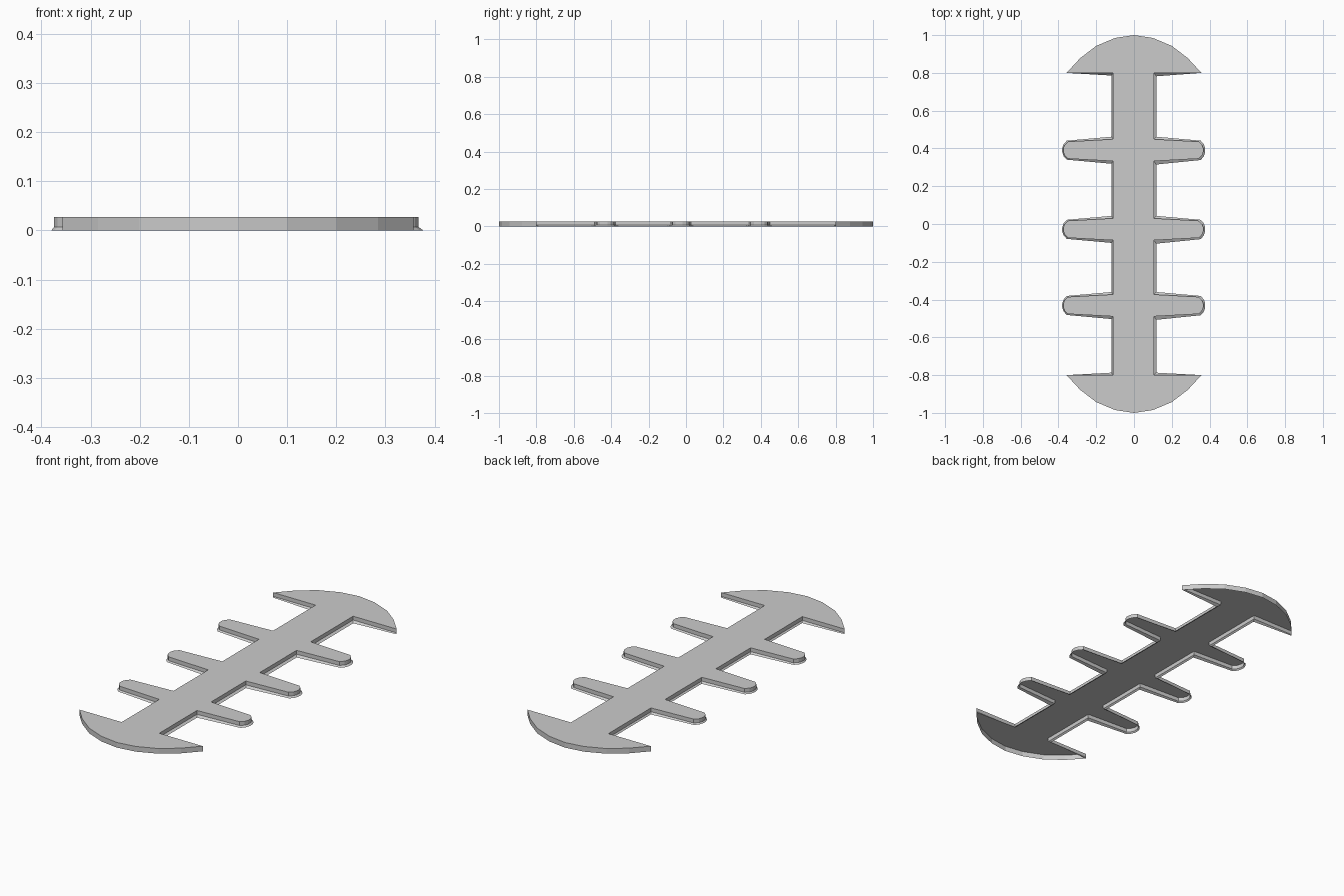
import bpy, bmesh

if "Cube" in bpy.data.objects:
    bpy.data.objects.remove(bpy.data.objects["Cube"])

HEIGHT, LIP = 0.027, 0.007
ARC = [(0.10, 0.985), (0.20, 0.943), (0.285, 0.878), (0.357, 0.80)]
FINGERS = [0.391, -0.028, -0.431]


def half(stem, flare, drop, tip):
    """One side of the outline, from the top cap down to the bottom cap.
    flare and drop widen the upper and lower edges of each finger."""
    pts = list(ARC) + [(stem, 0.80 - drop)]
    for c in FINGERS:
        for side, f in ((1, flare), (-1, drop)):
            root, end = 0.058 + f, 0.045 + f * 0.4
            edge = [(stem, root), (tip - 0.024, end), (tip - 0.007, end * 0.62), (tip, 0.01)]
            pts += [(x, c + side * y) for x, y in edge[::side]]
    pts.append((stem, -0.80 + flare))
    pts += [(x, -y) for x, y in reversed(ARC)]
    return pts


def outline(right, left):
    return [(0, 1)] + right + [(0, -1)] + [(-x, y) for x, y in reversed(left)]


top = outline(half(0.105, 0.0, 0.0, 0.367), half(0.112, 0.0, 0.0, 0.374))
base = outline(half(0.118, 0.013, 0.018, 0.377), half(0.120, 0.013, 0.014, 0.380))

# Open-bottomed shell: flared foot ring, upright wall, flat top
bm = bmesh.new()
rings = [[bm.verts.new((x, y, z)) for x, y in pts]
         for pts, z in ((base, 0), (top, LIP), (top, HEIGHT))]
n = len(top)
for low, high in zip(rings, rings[1:]):
    for i in range(n):
        j = (i + 1) % n
        bm.faces.new((high[i], high[j], low[j], low[i]))
top_face = bm.faces.new(rings[-1])
bmesh.ops.recalc_face_normals(bm, faces=bm.faces)
top_face.normal_update()
if top_face.normal.z < 0:
    bmesh.ops.reverse_faces(bm, faces=bm.faces)

# Split the concave top into clean triangles
bmesh.ops.triangulate(bm, faces=[top_face])

mesh = bpy.data.meshes.new("ribbed_plate")
bm.to_mesh(mesh)
bm.free()
plate = bpy.data.objects.new("ribbed_plate", mesh)
bpy.context.collection.objects.link(plate)
